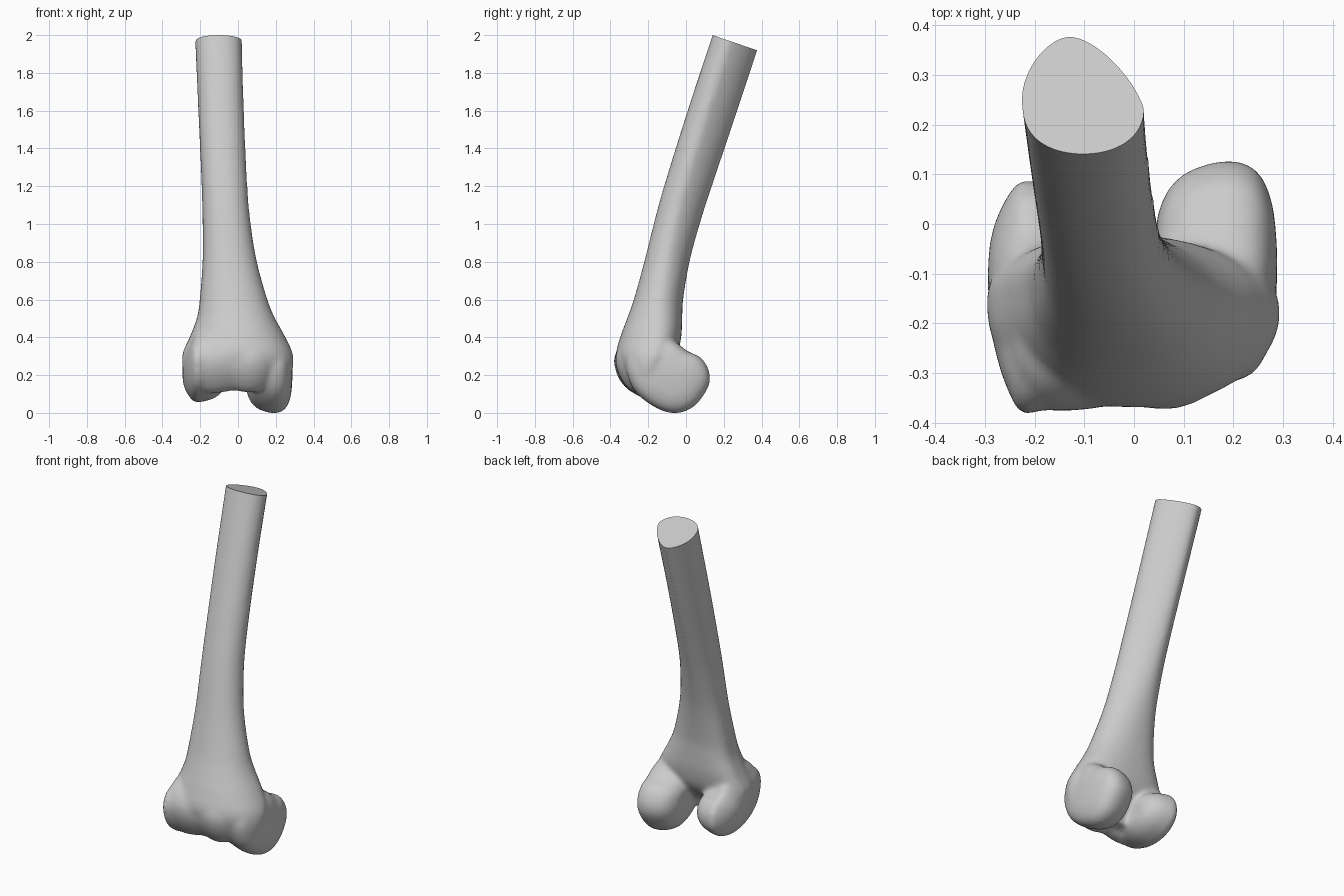
import bpy, bmesh, math

cube = bpy.data.objects.get("Cube")
if cube:
    bpy.data.objects.remove(cube, do_unlink=True)

bone = bpy.data.materials.new("bone_grey")
bone.use_nodes = True
bone.diffuse_color = (0.6, 0.6, 0.6, 1)
bone.node_tree.nodes["Principled BSDF"].inputs["Base Color"].default_value = (0.6, 0.6, 0.6, 1)

bm = bmesh.new()


def smooth_path(points, closed, steps=4):
    """Pass a smooth spline through tuples of any length."""
    n = len(points)

    def at(i):
        return points[i % n] if closed else points[min(max(i, 0), n - 1)]

    out = []
    for i in range(n if closed else n - 1):
        for k in range(steps):
            t = k / steps
            out.append(tuple(
                b + t * ((c - a) / 2 + t * (a - 2.5 * b + 2 * c - d / 2
                                            + t * (1.5 * (b - c) + (d - a) / 2)))
                for a, b, c, d in zip(at(i - 1), at(i), at(i + 1), at(i + 2))))
    return out if closed else out + [points[-1]]


def loft(rings):
    """Skin a row of closed rings and cap both ends."""
    rows = [[bm.verts.new(p) for p in ring] for ring in rings]
    n = len(rows[0])
    faces = [bm.faces.new((a[i], a[(i + 1) % n], b[(i + 1) % n], b[i]))
             for a, b in zip(rows, rows[1:]) for i in range(n)]
    faces += [bm.faces.new(rows[0][::-1]), bm.faces.new(rows[-1])]
    bmesh.ops.recalc_face_normals(bm, faces=faces)


def section(z, x0, x1, y0, y1, back, widest, n=48):
    """Shaft outline: rounded in front, ridged or flat behind."""
    ring = []
    ym = y0 + widest * (y1 - y0)
    for i in range(n):
        t = math.tau * i / n
        c, s = math.cos(t), math.sin(t)
        e = 2 / (back if s > 0 else 2.15)
        x = (x0 + x1) / 2 + math.copysign(abs(c) ** e, c) * (x1 - x0) / 2
        y = ym + math.copysign(abs(s) ** e, s) * (y1 - ym if s > 0 else ym - y0)
        ring.append((x - 0.03 * max(s, 0), y, z))
    return ring


def slab(profile, centre, sections):
    """Side profile carried along x, scaled about its centre."""
    cy, cz = centre
    outline = smooth_path(profile, True)
    loft([[(x, cy + (y - cy) * s, cz + (z - cz) * s) for y, z in outline]
          for x, s in smooth_path(sections, False)])


# Shaft, flaring into the side bumps of the joint
loft([section(*row) for row in smooth_path((
    (0.13, -0.25, 0.25, -0.25, -0.15, 2.0, 0.6),
    (0.20, -0.285, 0.285, -0.33, -0.12, 2.1, 0.65),
    (0.30, -0.295, 0.293, -0.37, -0.05, 2.3, 0.66),
    (0.40, -0.253, 0.25, -0.347, -0.025, 2.4, 0.63),
    (0.50, -0.215, 0.195, -0.31, -0.02, 2.4, 0.58),
    (0.60, -0.20, 0.155, -0.275, -0.015, 2.3, 0.54),
    (0.80, -0.185, 0.10, -0.22, 0.02, 2.0, 0.5),
    (1.00, -0.185, 0.068, -0.17, 0.075, 1.8, 0.46),
    (1.20, -0.19, 0.05, -0.115, 0.14, 1.7, 0.43),
    (1.60, -0.208, 0.032, 0.01, 0.275, 1.6, 0.4),
    (2.10, -0.23, 0.018, 0.175, 0.44, 1.6, 0.38)), False)])

# Larger rounded joint knob on +x
slab([(-0.19, 0.38), (-0.27, 0.34), (-0.315, 0.25), (-0.275, 0.12), (-0.17, 0.03),
      (-0.06, -0.005), (0.04, 0.03), (0.115, 0.13), (0.122, 0.21), (0.08, 0.285),
      (0.01, 0.32), (-0.08, 0.38)], (-0.08, 0.2),
     [(0.045, 0.45), (0.065, 0.7), (0.10, 0.88), (0.15, 0.98), (0.20, 1.01),
      (0.24, 0.94), (0.265, 0.78), (0.281, 0.52), (0.288, 0.15)])

# Smaller joint knob on -x
slab([(-0.25, 0.38), (-0.345, 0.35), (-0.38, 0.27), (-0.345, 0.16), (-0.25, 0.085),
      (-0.12, 0.052), (0.0, 0.075), (0.075, 0.14), (0.085, 0.22), (0.045, 0.285),
      (-0.01, 0.31), (-0.09, 0.38)], (-0.10, 0.2),
     [(-0.07, 0.45), (-0.09, 0.68), (-0.13, 0.87), (-0.18, 0.97), (-0.225, 1.01),
      (-0.25, 0.87), (-0.27, 0.68), (-0.287, 0.42), (-0.294, 0.12)])

# Grooved front bridge between the knobs
slab([(-0.20, 0.44), (-0.315, 0.40), (-0.375, 0.30), (-0.355, 0.19), (-0.28, 0.10),
      (-0.19, 0.14), (-0.12, 0.28), (-0.11, 0.40)], (-0.2, 0.28),
     [(-0.25, 0.5), (-0.235, 0.78), (-0.20, 0.96), (-0.14, 1.0), (-0.08, 0.97),
      (-0.02, 0.92), (0.05, 0.98), (0.10, 0.95), (0.15, 0.82), (0.19, 0.6)])

mesh = bpy.data.meshes.new("thigh_bone")
bm.to_mesh(mesh)
bm.free()
obj = bpy.data.objects.new("thigh_bone", mesh)
bpy.context.collection.objects.link(obj)

# Fuse the parts and soften the joins
remesh = obj.modifiers.new("fuse", 'REMESH')
remesh.mode = 'VOXEL'
remesh.voxel_size = 0.01
soften = obj.modifiers.new("soften", 'SMOOTH')
soften.factor = 0.5
soften.iterations = 20
fused = bpy.data.meshes.new_from_object(
    obj.evaluated_get(bpy.context.evaluated_depsgraph_get()))
obj.modifiers.clear()
obj.data = fused
bpy.data.meshes.remove(mesh)

# Saw the top off square to the shaft, and seat the base on the ground
bm = bmesh.new()
bm.from_mesh(fused)
low = min(v.co.z for v in bm.verts)
bmesh.ops.translate(bm, verts=bm.verts, vec=(0, 0, -low))
cut = bmesh.ops.bisect_plane(bm, geom=bm.verts[:] + bm.edges[:] + bm.faces[:],
                             plane_co=(0, 0.14, 2.0), plane_no=(0, 0.08, 0.235),
                             clear_outer=True)
rim = [e for e in cut["geom_cut"] if isinstance(e, bmesh.types.BMEdge)]
bmesh.ops.contextual_create(bm, geom=rim)
bm.to_mesh(fused)
bm.free()

fused.name = "thigh_bone"
fused.materials.clear()
fused.materials.append(bone)
bpy.context.view_layer.objects.active = obj
obj.select_set(True)
bpy.ops.object.shade_smooth_by_angle(angle=math.radians(40))
